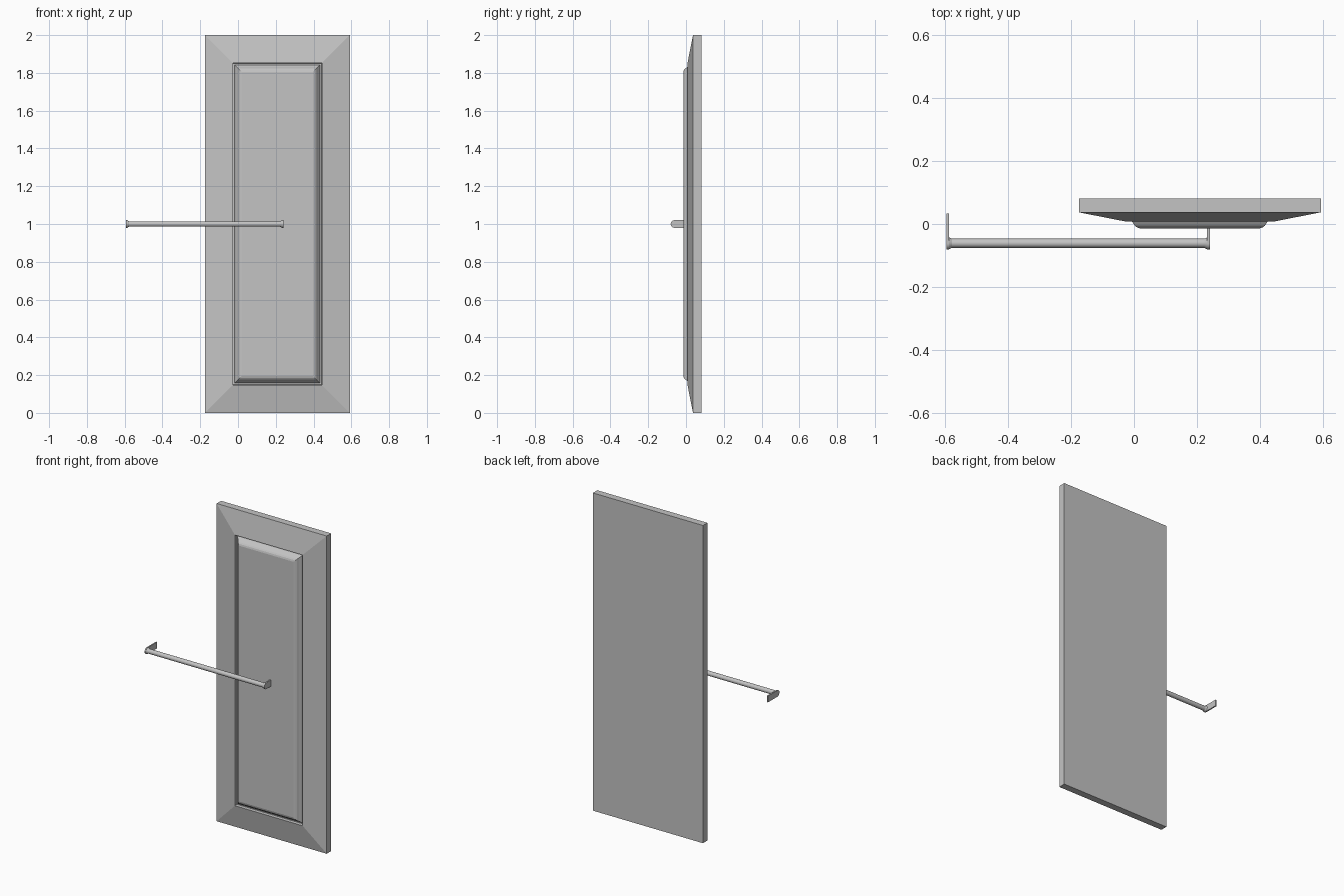
import bpy, bmesh, math
from mathutils import Matrix

cube = bpy.data.objects.get("Cube")
if cube:
    bpy.data.objects.remove(cube, do_unlink=True)

grey = bpy.data.materials.new("plain_grey")
grey.use_nodes = True
GREY = (0.55, 0.55, 0.55, 1)
grey.diffuse_color = GREY
grey.node_tree.nodes["Principled BSDF"].inputs["Base Color"].default_value = GREY

LEFT, RIGHT, HEIGHT = -0.175, 0.592, 2.0
BAR_Y, BAR_Z = -0.061, 1.0
BAR_ENDS = (-0.594, 0.24)


def finish(name, bm, smooth=False):
    bmesh.ops.recalc_face_normals(bm, faces=bm.faces[:])
    mesh = bpy.data.meshes.new(name)
    bm.to_mesh(mesh)
    bm.free()
    mesh.materials.append(grey)
    obj = bpy.data.objects.new(name, mesh)
    bpy.context.collection.objects.link(obj)
    if smooth:
        bpy.ops.object.select_all(action='DESELECT')
        obj.select_set(True)
        bpy.context.view_layer.objects.active = obj
        bpy.ops.object.shade_smooth_by_angle(angle=math.radians(35))
    return obj


def stepped_panel(name, steps):
    """Bridge mitred rectangles, each given as (inset, y), and cap both ends."""
    bm = bmesh.new()
    rings = []
    for inset, y in steps:
        x0, x1, z0, z1 = LEFT + inset, RIGHT - inset, inset, HEIGHT - inset
        rings.append([bm.verts.new((x, y, z))
                      for x, z in ((x0, z0), (x1, z0), (x1, z1), (x0, z1))])
    for a, b in zip(rings, rings[1:]):
        for i in range(4):
            j = (i + 1) % 4
            bm.faces.new((a[i], a[j], b[j], b[i]))
    bm.faces.new(rings[0])
    bm.faces.new(rings[-1])
    return finish(name, bm)


# Door leaf: square back, sloping frame, narrow groove and raised rounded field
stepped_panel("door_panel", [
    (0, 0.081), (0, 0.037), (0.148, 0.008), (0.149, 0.028), (0.157, 0.028),
    (0.161, 0.017), (0.17, 0.006), (0.177, -0.005), (0.185, -0.011),
    (0.195, -0.014)])


def x_cylinder(name, x0, x1, r0, r1):
    bm = bmesh.new()
    place = Matrix.Translation(((x0 + x1) / 2, BAR_Y, BAR_Z)) @ Matrix.Rotation(math.pi / 2, 4, 'Y')
    bmesh.ops.create_cone(bm, cap_ends=True, segments=32, radius1=r0, radius2=r1,
                          depth=x1 - x0, matrix=place)
    return finish(name, bm, True)


# Horizontal pull bar
x_cylinder("pull_bar", BAR_ENDS[0] + 0.004, BAR_ENDS[1] - 0.004, 0.0145, 0.0145)


def bracket(name, x, inward):
    """Flat strap with a rounded front end, running back from the bar."""
    bm = bmesh.new()
    outline = [(0.033, BAR_Z - 0.02), (0.033, BAR_Z + 0.02)]
    for i in range(17):
        a = math.pi / 2 + math.pi * i / 16
        outline.append((BAR_Y + 0.02 * math.cos(a), BAR_Z + 0.02 * math.sin(a)))
    face = bm.faces.new([bm.verts.new((x, y, z)) for y, z in outline])
    out = bmesh.ops.extrude_face_region(bm, geom=[face])
    moved = [v for v in out["geom"] if isinstance(v, bmesh.types.BMVert)]
    bmesh.ops.translate(bm, verts=moved, vec=(inward * 0.008, 0, 0))
    finish(name, bm, True)


# End brackets with flared collars
for side, x, inward in (("right", BAR_ENDS[0], 1), ("left", BAR_ENDS[1], -1)):
    bracket(side + "_bracket", x, inward)
    a, b = sorted((x + inward * 0.007, x + inward * 0.017))
    radii = (0.0195, 0.0145) if inward > 0 else (0.0145, 0.0195)
    x_cylinder(side + "_collar", a, b, *radii)
